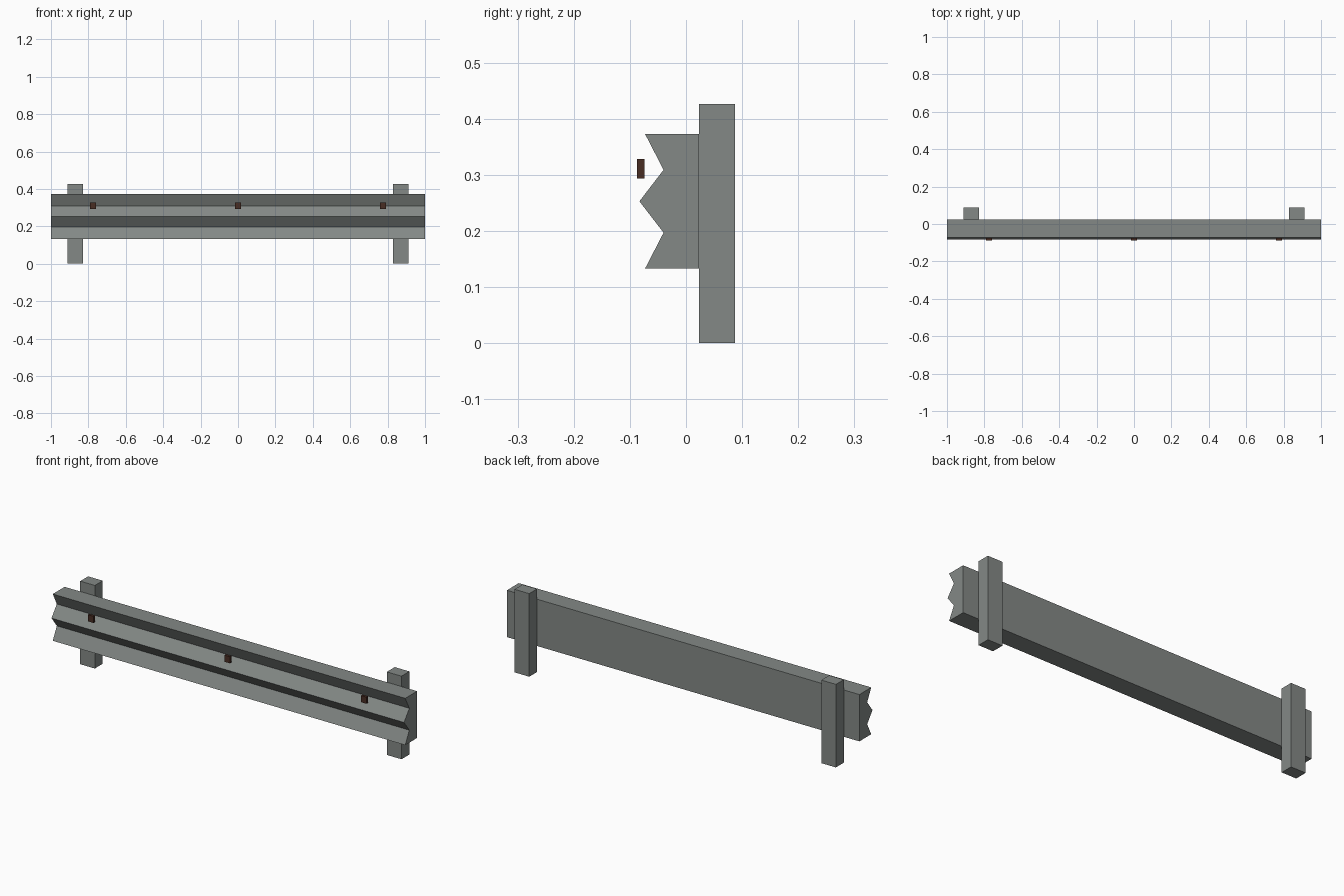
import bpy
import bmesh
from mathutils import Vector

cube = bpy.data.objects.get("Cube")
if cube:
    bpy.data.objects.remove(cube, do_unlink=True)


def make_material(name, rgb):
    mat = bpy.data.materials.new(name)
    mat.use_nodes = True
    colour = (*rgb, 1.0)
    mat.diffuse_color = colour
    mat.node_tree.nodes["Principled BSDF"].inputs["Base Color"].default_value = colour
    return mat


def extrude_profile(name, profile, x_min, x_max, mat):
    """Sweep a closed (y, z) outline along x into a solid."""
    bm = bmesh.new()
    face = bm.faces.new([bm.verts.new((x_min, y, z)) for y, z in profile])
    swept = bmesh.ops.extrude_face_region(bm, geom=[face], use_keep_orig=True)
    moved = [g for g in swept["geom"] if isinstance(g, bmesh.types.BMVert)]
    bmesh.ops.translate(bm, verts=moved, vec=Vector((x_max - x_min, 0, 0)))
    bmesh.ops.recalc_face_normals(bm, faces=bm.faces)
    mesh = bpy.data.meshes.new(name)
    bm.to_mesh(mesh)
    bm.free()
    mesh.materials.append(mat)
    obj = bpy.data.objects.new(name, mesh)
    bpy.context.collection.objects.link(obj)
    return obj


def box(name, x, width, y0, y1, z0, z1, mat):
    outline = [(y0, z0), (y1, z0), (y1, z1), (y0, z1)]
    return extrude_profile(name, outline, x - width / 2, x + width / 2, mat)


steel = make_material("galvanised_grey", (0.23, 0.25, 0.24))
brown = make_material("reflector_brown", (0.065, 0.026, 0.017))

# Rail with two V-shaped grooves along its front
rail_profile = [
    (0.023, 0.133), (0.023, 0.373), (-0.073, 0.373), (-0.04, 0.309),
    (-0.083, 0.253), (-0.04, 0.197), (-0.073, 0.133),
]
extrude_profile("rail", rail_profile, -1, 1, steel)

# Posts behind the rail
for side, sign in (("left", 1), ("right", -1)):
    box(f"{side}_post", sign * 0.87, 0.083, 0.023, 0.087, 0, 0.426, steel)

# Small reflectors in front of the upper groove
for label, x in (("right", -0.775), ("middle", 0), ("left", 0.775)):
    box(f"{label}_reflector", x, 0.031, -0.087, -0.074, 0.294, 0.328, brown)
